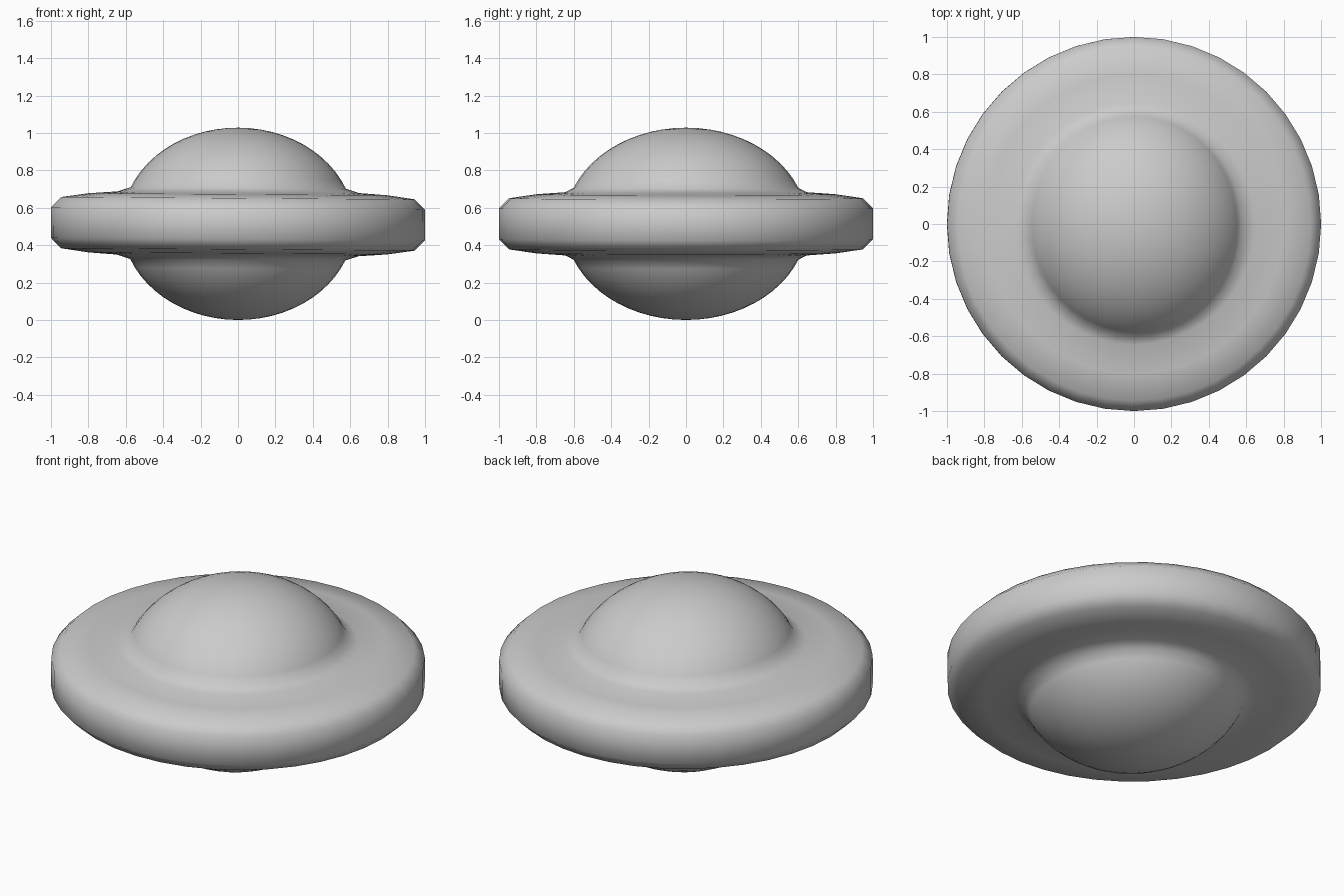
import bpy, bmesh, math
from mathutils import Matrix

if "Cube" in bpy.data.objects:
    bpy.data.objects.remove(bpy.data.objects["Cube"])

SIDES = 40
HALF_H = 0.514      # half height of the dome
DOME_R = 0.62       # equatorial radius of the hidden ellipsoid
DOME_Y = 1.045      # the dome is slightly longer front to back

# Upper half profile: dome arc, small fillet, then the disc rim
half = []
start = math.asin(0.192 / HALF_H)
for i in range(13):
    a = math.pi / 2 + (start - math.pi / 2) * i / 12
    half.append((DOME_R * math.cos(a), HALF_H * math.sin(a)))
dome_count = len(half)
half += [(0.645, 0.169), (0.80, 0.158), (0.945, 0.137), (1.0, 0.082)]
profile = half + [(r, -z) for r, z in reversed(half)]

# Revolve the profile
bm = bmesh.new()
rings = []
for r, z in profile:
    sy = DOME_Y if r < 0.6 else 1.0
    if r < 1e-5:
        rings.append([bm.verts.new((0, 0, z))])
    else:
        rings.append([bm.verts.new((r * math.cos(t), r * sy * math.sin(t), z))
                      for t in (math.tau * k / SIDES for k in range(SIDES))])
for a, b in zip(rings, rings[1:]):
    for k in range(SIDES):
        n = (k + 1) % SIDES
        quad = [a[k % len(a)], b[k % len(b)], b[n % len(b)], a[n % len(a)]]
        bm.faces.new(list(dict.fromkeys(quad)))
bmesh.ops.recalc_face_normals(bm, faces=bm.faces)

# Very slight lean, then rest on the ground
bm.transform(Matrix.Rotation(math.radians(0.4), 4, 'Y'))
low = min(v.co.z for v in bm.verts)
bm.transform(Matrix.Translation((0, 0, -low)))
for f in bm.faces:
    f.smooth = True
mesh = bpy.data.meshes.new("domed_disc")
bm.to_mesh(mesh)
bm.free()
obj = bpy.data.objects.new("domed_disc", mesh)
bpy.context.collection.objects.link(obj)
